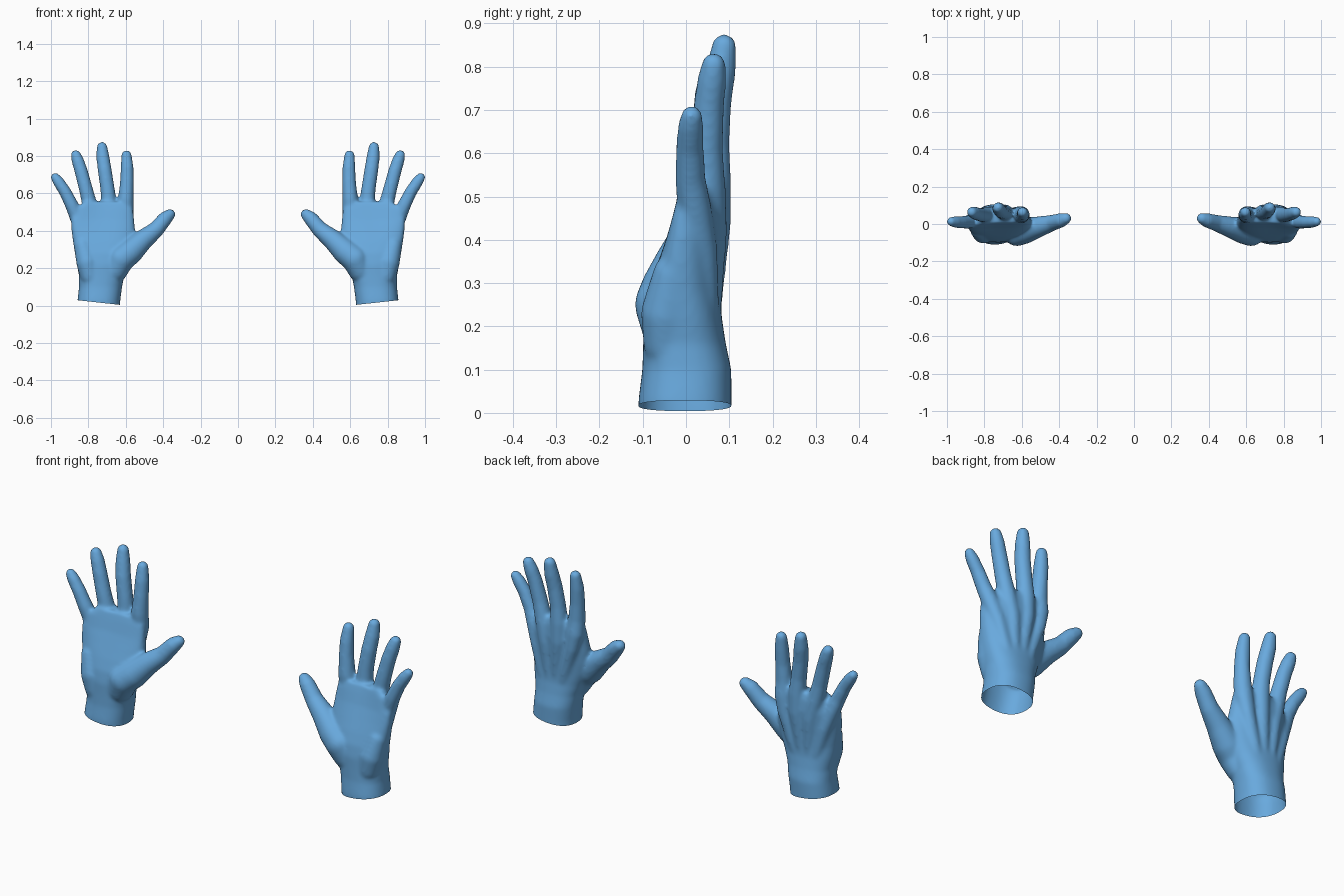
import bpy, bmesh, math
from mathutils import Vector, Matrix

cube = bpy.data.objects.get("Cube")
if cube:
    bpy.data.objects.remove(cube)

skin = bpy.data.materials.new("sky blue")
skin.use_nodes = True
BLUE = (0.14, 0.40, 0.73, 1)
skin.diffuse_color = BLUE
skin.node_tree.nodes["Principled BSDF"].inputs["Base Color"].default_value = BLUE


def palm(bm, sections, n=40):
    """Loft rounded sections (z, x0, x1, y_front, y_back, arch) into a closed solid."""
    rings = []
    for z, x0, x1, y0, y1, arch in sections:
        ring = []
        for i in range(n):
            a = 2 * math.pi * i / n
            c, s = math.cos(a), math.sin(a)
            u = math.copysign(abs(c) ** 0.85, c)
            v = math.copysign(abs(s) ** 0.85, s)
            drop = arch * u * u * (1 if u > 0 else 0.35)
            ring.append(bm.verts.new(((x0 + x1) / 2 + u * (x1 - x0) / 2,
                                      (y0 + y1) / 2 + v * (y1 - y0) / 2 - drop, z)))
        rings.append(ring)
    for a, b in zip(rings, rings[1:]):
        for i in range(n):
            j = (i + 1) % n
            bm.faces.new((a[i], a[j], b[j], b[i]))
    bm.faces.new(rings[0][::-1])
    bm.faces.new(rings[-1])


def digit(bm, points, step=0.012):
    """Chain of overlapping balls through (x, y, z, radius) points."""
    pts = [Vector(p) for p in points]
    for a, b in zip(pts, pts[1:]):
        count = math.ceil((b - a).length / step)
        for k in range(count + 1):
            p = a.lerp(b, k / count)
            bmesh.ops.create_icosphere(bm, subdivisions=3, radius=p.w + 0.002,
                                       matrix=Matrix.Translation(p.xyz))


bm = bmesh.new()
# wrist and palm
palm(bm, [
    (-0.06, .635, .860, -.110, .105, 0),
    (0.03, .629, .858, -.110, .105, 0),
    (0.10, .620, .850, -.101, .105, 0),
    (0.16, .608, .850, -.099, .092, 0),
    (0.22, .585, .862, -.098, .083, 0),
    (0.28, .560, .872, -.088, .080, .01),
    (0.34, .550, .882, -.068, .083, .02),
    (0.40, .550, .890, -.045, .088, .03),
    (0.46, .555, .892, -.022, .092, .04),
    (0.52, .562, .870, -.004, .088, .04),
    (0.555, .580, .825, .008, .080, .03)])
# heel of the palm
digit(bm, [(.79, -.045, .16, .052), (.805, -.045, .23, .058), (.83, -.03, .32, .045)])
# thumb
digit(bm, [(.655, -.035, .19, .064), (.625, -.047, .25, .070), (.58, -.035, .285, .068),
           (.51, -.015, .35, .054), (.44, .005, .405, .042), (.39, .02, .465, .037),
           (.364, .03, .488, .028)])
# index, middle, ring and little fingers, with knuckle ridges running to the wrist
digit(bm, [(.67, .050, .24, .030), (.615, .060, .42, .034), (.602, .052, .50, .042),
           (.600, .045, .57, .040), (.594, .048, .66, .035), (.593, .055, .74, .033),
           (.596, .063, .804, .026)])
digit(bm, [(.71, .050, .24, .030), (.69, .066, .44, .037), (.690, .062, .54, .041),
           (.697, .062, .62, .037), (.712, .068, .72, .036), (.722, .080, .79, .034),
           (.727, .088, .847, .027)])
digit(bm, [(.75, .050, .24, .030), (.765, .058, .42, .036), (.788, .050, .52, .040),
           (.810, .048, .61, .036), (.836, .053, .71, .034), (.855, .060, .77, .032),
           (.867, .064, .805, .026)])
digit(bm, [(.79, .045, .24, .030), (.828, .035, .38, .036), (.860, .020, .47, .038),
           (.890, .010, .54, .034), (.925, .009, .61, .031), (.958, .011, .66, .029),
           (.977, .013, .686, .023)])
source = bpy.data.meshes.new("hand_source")
bm.to_mesh(source)
bm.free()

# fuse the parts into one skin and relax it
left = bpy.data.objects.new("left_hand", source)
bpy.context.collection.objects.link(left)
fuse = left.modifiers.new("fuse", "REMESH")
fuse.mode = "VOXEL"
fuse.voxel_size = 0.007
relax = left.modifiers.new("relax", "SMOOTH")
relax.factor = 0.5
relax.iterations = 16
graph = bpy.context.evaluated_depsgraph_get()
fused = bpy.data.meshes.new_from_object(left.evaluated_get(graph))
left.modifiers.clear()

# slanted open end of the wrist
bm = bmesh.new()
bm.from_mesh(fused)
bmesh.ops.bisect_plane(bm, geom=bm.verts[:] + bm.edges[:] + bm.faces[:],
                       plane_co=(.63, 0, .004), plane_no=(-.11, 0, 1), clear_inner=True)
for f in bm.faces:
    f.smooth = True


def finish(name):
    mesh = bpy.data.meshes.new(name)
    bm.to_mesh(mesh)
    mesh.materials.clear()
    mesh.materials.append(skin)
    return mesh


left.data = finish("left_hand")
# mirrored hand
bmesh.ops.scale(bm, vec=(-1, 1, 1), verts=bm.verts)
bmesh.ops.reverse_faces(bm, faces=bm.faces)
right = bpy.data.objects.new("right_hand", finish("right_hand"))
bpy.context.collection.objects.link(right)
bm.free()
bpy.data.meshes.remove(source)
bpy.data.meshes.remove(fused)
